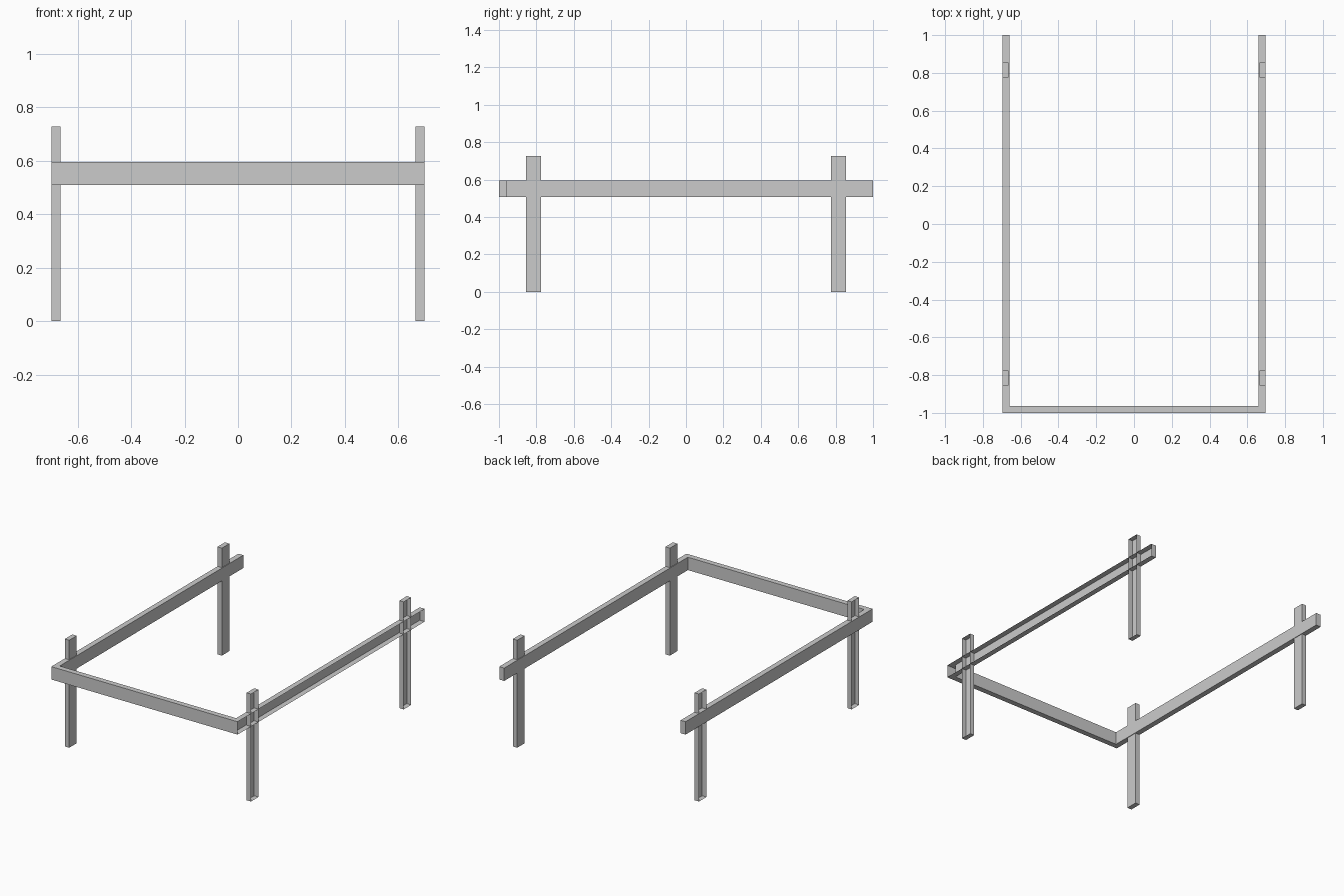
import bpy
import bmesh

cube = bpy.data.objects.get("Cube")
if cube:
    bpy.data.objects.remove(cube, do_unlink=True)

OUTER, RAIL_IN, POST_IN = 0.697, 0.66, 0.664
RAIL_Z = (0.508, 0.595)
POST_TOP = 0.727

grey = bpy.data.materials.new("plain grey")
grey.use_nodes = True
colour = (0.6, 0.6, 0.6, 1)
grey.diffuse_color = colour
grey.node_tree.nodes["Principled BSDF"].inputs["Base Color"].default_value = colour


def prism(name, outline, z0, z1, open_x=None):
    """Extrude an outline upward; leave out the walls lying on x = open_x."""
    bm = bmesh.new()
    base = bm.faces.new([bm.verts.new((x, y, z0)) for x, y in outline])
    top = bmesh.ops.extrude_face_region(bm, geom=[base], use_keep_orig=True)
    bmesh.ops.translate(bm, vec=(0, 0, z1 - z0),
                        verts=[v for v in top["geom"] if isinstance(v, bmesh.types.BMVert)])
    bmesh.ops.recalc_face_normals(bm, faces=bm.faces)
    if open_x is not None:
        walls = [f for f in bm.faces if all(abs(v.co.x - open_x) < 1e-4 for v in f.verts)]
        bmesh.ops.delete(bm, geom=walls, context="FACES")
    mesh = bpy.data.meshes.new(name)
    bm.to_mesh(mesh)
    bm.free()
    mesh.materials.append(grey)
    obj = bpy.data.objects.new(name, mesh)
    bpy.context.collection.objects.link(obj)
    return obj


# U-shaped rail frame, hollow along the outside of its left arm
frame = [(-OUTER, -1), (OUTER, -1), (OUTER, 1), (RAIL_IN, 1),
         (RAIL_IN, -0.963), (-RAIL_IN, -0.963), (-RAIL_IN, 1), (-OUTER, 1)]
prism("rail_frame", frame, *RAIL_Z, open_x=OUTER)

# Four posts, each an open channel facing outward
for side, sx in (("left", 1), ("right", -1)):
    for end, y in (("front", -0.816), ("back", 0.816)):
        a, b = sx * POST_IN, sx * OUTER
        outline = [(a, y - 0.04), (b, y - 0.04), (b, y + 0.04), (a, y + 0.04)]
        prism(f"{end}_{side}_post", outline, 0, POST_TOP, open_x=b)
